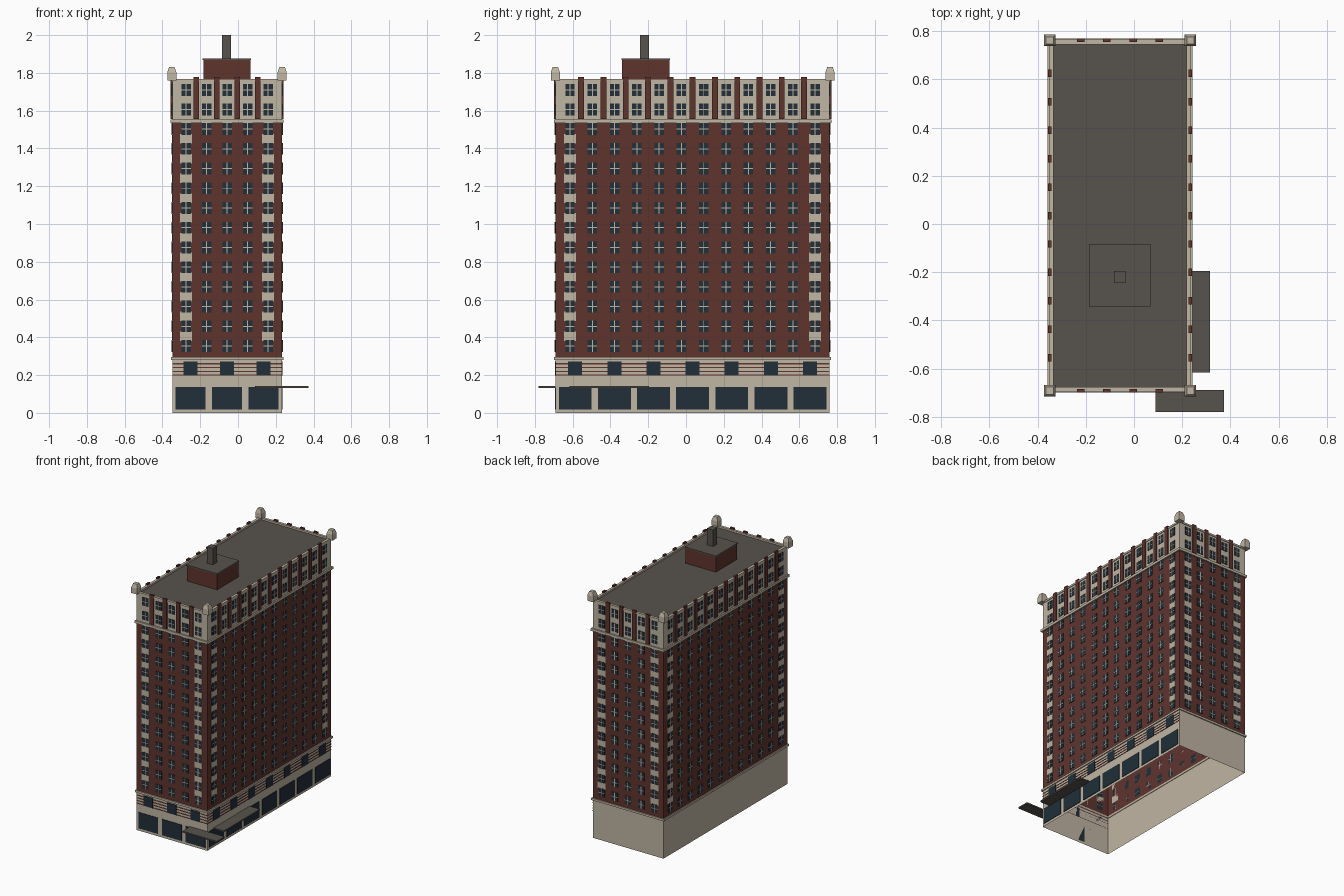
import bpy, bmesh
from mathutils import Vector

if "Cube" in bpy.data.objects:
    bpy.data.objects.remove(bpy.data.objects["Cube"])


def material(name, rgb):
    m = bpy.data.materials.new(name)
    m.use_nodes = True
    m.diffuse_color = (*rgb, 1)
    m.node_tree.nodes["Principled BSDF"].inputs["Base Color"].default_value = (*rgb, 1)
    return m


BRICK = material("red brick", (0.115, 0.034, 0.027))
STONE = material("pale stone", (0.53, 0.465, 0.365))
ROOF = material("grey roofing", (0.095, 0.086, 0.074))
GLASS = material("dark glass", (0.015, 0.028, 0.040))

CX, CY, HX, HY = -0.058, 0.035, 0.29, 0.725
BASE_TOP, TOWER_TOP, CROWN_TOP = 0.29, 1.54, 1.765
UP = Vector((0, 0, 1))


class Facade:
    """One wall: maps (along, height, outward) to space."""

    def __init__(self, normal, half, depth, bays, columns):
        self.n = Vector(normal)
        self.u = UP.cross(self.n)
        self.origin = Vector((CX, CY, 0)) + self.n * depth
        self.half, self.bays = half, bays
        pitch = 0.1085 if columns == 5 else 0.118
        self.cols = [(i - (columns - 1) / 2) * pitch for i in range(columns)]
        self.piers = [(a + b) / 2 for a, b in zip(self.cols, self.cols[1:])]

    def at(self, u, z, d):
        return self.origin + self.u * u + UP * z + self.n * d


FRONT = Facade((0, -1, 0), HX, HY, 3, 5)
RIGHT = Facade((1, 0, 0), HY, HX, 7, 12)
BACK = Facade((0, 1, 0), HX, HY, 3, 5)
LEFT = Facade((-1, 0, 0), HY, HX, 7, 12)
SIDES = (FRONT, RIGHT, BACK, LEFT)


def finish(name, bm, mat):
    bmesh.ops.recalc_face_normals(bm, faces=bm.faces[:])
    mesh = bpy.data.meshes.new(name)
    bm.to_mesh(mesh)
    bm.free()
    mesh.materials.append(mat)
    obj = bpy.data.objects.new(name, mesh)
    bpy.context.collection.objects.link(obj)
    return obj


def hexahedron(bm, low, high):
    a = [bm.verts.new(p) for p in low]
    b = [bm.verts.new(p) for p in high]
    bm.faces.new(a[::-1])
    bm.faces.new(b)
    for i in range(4):
        j = (i + 1) % 4
        bm.faces.new((a[i], a[j], b[j], b[i]))


def plate(bm, f, u, z, w, h, thick, inner=0.0):
    """Box centred at (u, z) on a facade."""
    corners = [(u - w / 2, z - h / 2), (u + w / 2, z - h / 2),
               (u + w / 2, z + h / 2), (u - w / 2, z + h / 2)]
    hexahedron(bm, [f.at(*c, -inner) for c in corners], [f.at(*c, thick) for c in corners])


def rect(x, y, hx, hy, z):
    return [Vector((x + sx * hx, y + sy * hy, z))
            for sx, sy in ((-1, -1), (1, -1), (1, 1), (-1, 1))]


def block(name, x0, x1, y0, y1, z0, z1, mat):
    bm = bmesh.new()
    x, y, hx, hy = (x0 + x1) / 2, (y0 + y1) / 2, (x1 - x0) / 2, (y1 - y0) / 2
    hexahedron(bm, rect(x, y, hx, hy, z0), rect(x, y, hx, hy, z1))
    return finish(name, bm, mat)


def shell(name, z0, z1, mat):
    """Four walls, open above and below."""
    bm = bmesh.new()
    a = [bm.verts.new(p) for p in rect(CX, CY, HX, HY, z0)]
    b = [bm.verts.new(p) for p in rect(CX, CY, HX, HY, z1)]
    for i in range(4):
        j = (i + 1) % 4
        bm.faces.new((a[i], a[j], b[j], b[i]))
    return finish(name, bm, mat)


def ledge(name, z0, z1, out, inner):
    """Moulding running round all four walls."""
    bm = bmesh.new()
    for f in SIDES:
        plate(bm, f, 0, (z0 + z1) / 2, 2 * (f.half + out), z1 - z0, out, inner)
    return finish(name, bm, STONE)


# Main walls and roof
shell("base_walls", 0, BASE_TOP, STONE)
shell("tower_walls", BASE_TOP, TOWER_TOP, BRICK)
shell("crown_walls", TOWER_TOP, CROWN_TOP, STONE)
block("main_roof", CX - HX + 0.002, CX + HX - 0.002, CY - HY + 0.002, CY + HY - 0.002,
      1.745, 1.755, ROOF)
ledge("base_cornice", 0.281, 0.296, 0.008, 0.004)
ledge("crown_cornice", 1.535, 1.553, 0.01, 0.004)
ledge("parapet_cap", 1.755, 1.768, 0.005, 0.014)

# Tower and crown windows, with cross bars
panes, bars = bmesh.new(), bmesh.new()
rows = [0.354 + 0.1044 * k for k in range(12)]
for f in SIDES:
    for u in f.cols:
        for z in rows + [1.606, 1.709]:
            plate(panes, f, u, z, 0.05, 0.062, 0.003)
            plate(bars, f, u, z, 0.005, 0.062, 0.005)
            plate(bars, f, u, z, 0.05, 0.005, 0.005)
finish("window_panes", panes, GLASS)
finish("window_bars", bars, STONE)

# Stone panels between windows of the end columns, brick piers on the crown
panels, piers = bmesh.new(), bmesh.new()
for f in SIDES:
    for u in (f.cols[0], f.cols[-1]):
        for a, b in zip(rows, rows[1:]):
            plate(panels, f, u, (a + b) / 2, 0.063, 0.05, 0.002)
    for u in f.piers:
        plate(piers, f, u, 1.668, 0.031, 0.222, 0.009, 0.005)
finish("corner_column_panels", panels, STONE)
finish("crown_piers", piers, BRICK)

# Shopfronts, mezzanine windows and brick courses on the two street sides
shops, upper, courses = bmesh.new(), bmesh.new(), bmesh.new()
for f in (FRONT, RIGHT):
    pitch = 2 * f.half / f.bays
    for i in range(f.bays):
        u = (i + 0.5) * pitch - f.half
        plate(shops, f, u, 0.078, pitch - 0.033, 0.118, 0.004)
        plate(upper, f, u, 0.234, 0.074, 0.074, 0.004)
    for z in (0.2, 0.22, 0.24, 0.26):
        plate(courses, f, 0, z, 2 * f.half, 0.006, 0.002)
finish("shop_windows", shops, GLASS)
finish("mezzanine_windows", upper, GLASS)
finish("brick_courses", courses, BRICK)

# Corner finials: square block with a tapered top
bm = bmesh.new()
for sx in (-1, 1):
    for sy in (-1, 1):
        x, y = CX + sx * (HX + 0.002), CY + sy * (HY + 0.002)
        hexahedron(bm, rect(x, y, 0.024, 0.024, 1.76), rect(x, y, 0.024, 0.024, 1.803))
        hexahedron(bm, rect(x, y, 0.024, 0.024, 1.803), rect(x, y, 0.015, 0.015, 1.83))
finish("corner_finials", bm, STONE)

# Penthouse and chimney
block("penthouse", -0.183, 0.065, -0.338, -0.088, 1.75, 1.868, BRICK)
block("penthouse_roof", -0.187, 0.069, -0.342, -0.084, 1.868, 1.877, ROOF)
block("chimney", -0.084, -0.036, -0.244, -0.196, 1.87, 2.0, ROOF)

# Street canopies
block("front_canopy", 0.09, 0.373, -0.78, CY - HY, 0.133, 0.143, ROOF)
block("side_canopy", CX + HX, 0.316, -0.617, -0.195, 0.133, 0.143, ROOF)
